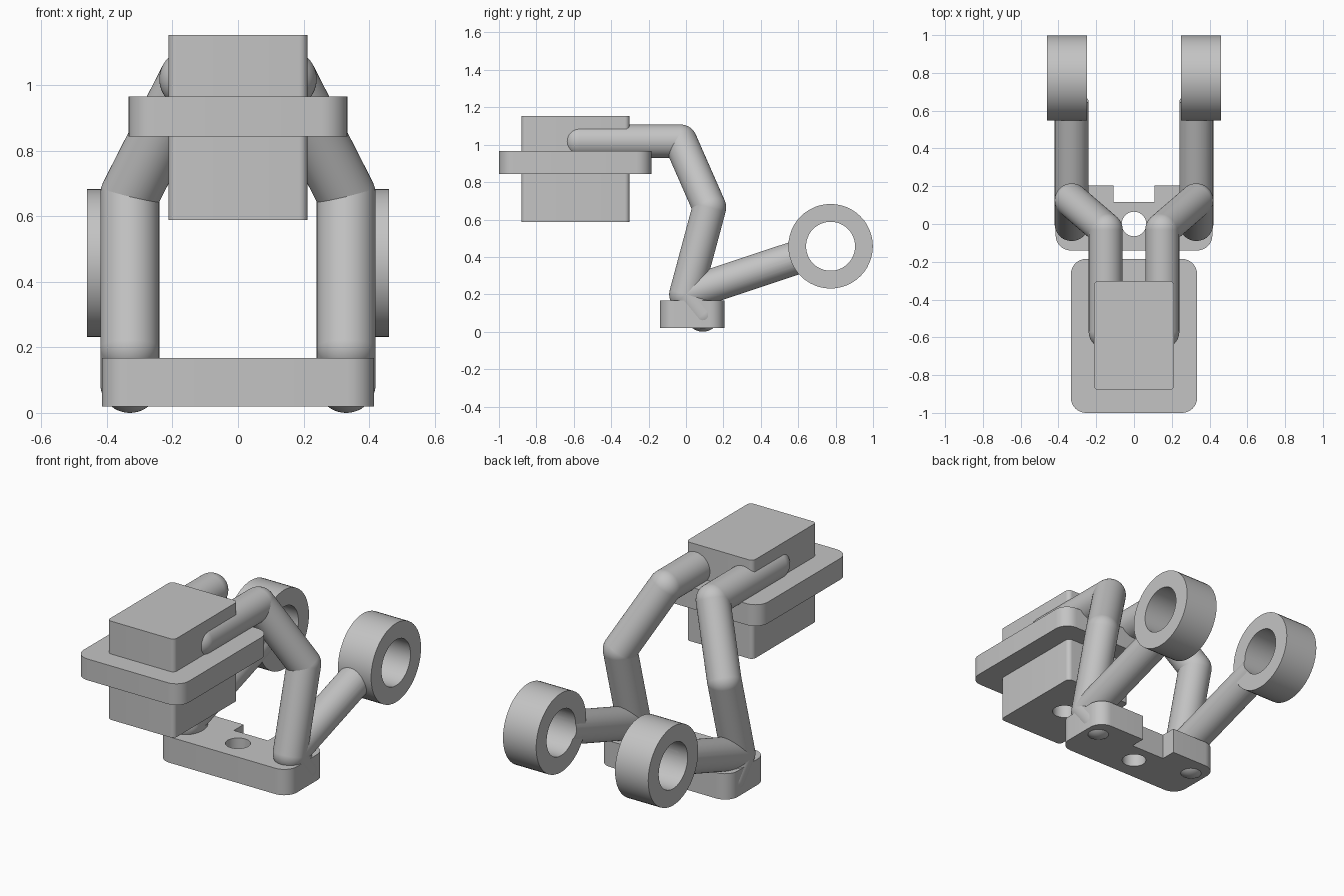
import bpy
import bmesh
import math
from mathutils import Vector, Matrix

cube = bpy.data.objects.get("Cube")
if cube:
    bpy.data.objects.remove(cube, do_unlink=True)

GREY = (0.55, 0.55, 0.55, 1.0)
grey = bpy.data.materials.new("plain grey")
grey.use_nodes = True
grey.diffuse_color = GREY
grey.node_tree.nodes["Principled BSDF"].inputs["Base Color"].default_value = GREY


def make_object(name, bm):
    """Turn a bmesh into a grey object in the scene."""
    bmesh.ops.recalc_face_normals(bm, faces=bm.faces)
    mesh = bpy.data.meshes.new(name)
    bm.to_mesh(mesh)
    bm.free()
    mesh.materials.append(grey)
    obj = bpy.data.objects.new(name, mesh)
    bpy.context.collection.objects.link(obj)
    return obj


def activate(obj):
    bpy.ops.object.select_all(action="DESELECT")
    obj.select_set(True)
    bpy.context.view_layer.objects.active = obj


def smooth(obj):
    activate(obj)
    bpy.ops.object.shade_smooth_by_angle(angle=math.radians(35))


def slab(name, low, high, radius=0.0):
    """Box between two corners, with its upright edges rounded."""
    low, high = Vector(low), Vector(high)
    bm = bmesh.new()
    bmesh.ops.create_cube(bm, size=1)
    bmesh.ops.scale(bm, vec=high - low, verts=bm.verts)
    bmesh.ops.translate(bm, vec=(low + high) / 2, verts=bm.verts)
    if radius:
        upright = [e for e in bm.edges
                   if abs(e.verts[0].co.z - e.verts[1].co.z) > 0.01]
        bmesh.ops.bevel(bm, geom=upright, offset=radius, segments=8,
                        profile=0.5, affect="EDGES")
    return make_object(name, bm)


def add_rod(bm, start, end, radius, caps=False):
    """Add a round rod between two points to a bmesh."""
    start, end = Vector(start), Vector(end)
    axis = end - start
    turn = axis.to_track_quat("Z", "Y").to_matrix().to_4x4()
    bmesh.ops.create_cone(bm, segments=48, radius1=radius, radius2=radius,
                          depth=axis.length, cap_ends=caps,
                          matrix=Matrix.Translation((start + end) / 2) @ turn)


def rod(name, start, end, radius):
    bm = bmesh.new()
    add_rod(bm, start, end, radius, caps=True)
    return make_object(name, bm)


def cut(obj, cutter):
    """Subtract the cutter, then remove it."""
    mod = obj.modifiers.new("cut", "BOOLEAN")
    mod.operation = "DIFFERENCE"
    mod.solver = "EXACT"
    mod.object = cutter
    activate(obj)
    bpy.ops.object.modifier_apply(modifier=mod.name)
    bpy.data.objects.remove(cutter, do_unlink=True)


def mirror(obj):
    obj.modifiers.new("mirror", "MIRROR").use_axis = (True, False, False)


# Base plate with centre hole and rear notch
base = slab("base_plate", (-0.415, -0.14, 0.02), (0.415, 0.205, 0.168), 0.08)
cut(base, rod("hole_cutter", (0, 0, -0.1), (0, 0, 0.3), 0.065))
cut(base, slab("notch_cutter", (-0.108, 0.117, -0.1), (0.108, 0.4, 0.3)))
smooth(base)

# Head block with a blind hole underneath, and the flange around it
head = slab("head_block", (-0.212, -0.88, 0.588), (0.212, -0.302, 1.153), 0.025)
cut(head, rod("socket_cutter", (0, -0.59, 0.5), (0, -0.59, 0.79), 0.065))
smooth(head)
smooth(slab("head_flange", (-0.334, -1.0, 0.843), (0.334, -0.185, 0.965), 0.08))

# Bent arms from the base up into the head, with ball joints
TUBE = 0.09
foot = (0.33, 0.09, 0.09)
hip = (0.33, 0.0, 0.2)
elbow = (0.33, 0.125, 0.665)
shoulder = (0.15, -0.03, 1.018)
tip = (0.15, -0.57, 1.018)
path = [foot, hip, elbow, shoulder, tip]
bm = bmesh.new()
for a, b in zip(path, path[1:]):
    add_rod(bm, a, b, TUBE)
for p in path:
    bmesh.ops.create_uvsphere(bm, u_segments=48, v_segments=24, radius=TUBE,
                              matrix=Matrix.Translation(p))
arms = make_object("bent_arms", bm)
mirror(arms)
smooth(arms)

# Rear rings
centre = Vector((0.355, 0.773, 0.457))
half = Vector((0.105, 0, 0))
ring = rod("rear_rings", centre - half, centre + half, 0.226)
cut(ring, rod("ring_cutter", centre - 2 * half, centre + 2 * half, 0.131))
mirror(ring)
smooth(ring)

# Rear struts, stopping at the ring bores
ring_point = Vector((hip[0], centre.y, centre.z))
direction = (ring_point - Vector(hip)).normalized()
strut = rod("rear_struts", hip, ring_point, TUBE)
cut(strut, rod("bore_cutter", centre - 2 * half, centre + 2 * half, 0.131))
mirror(strut)
smooth(strut)
